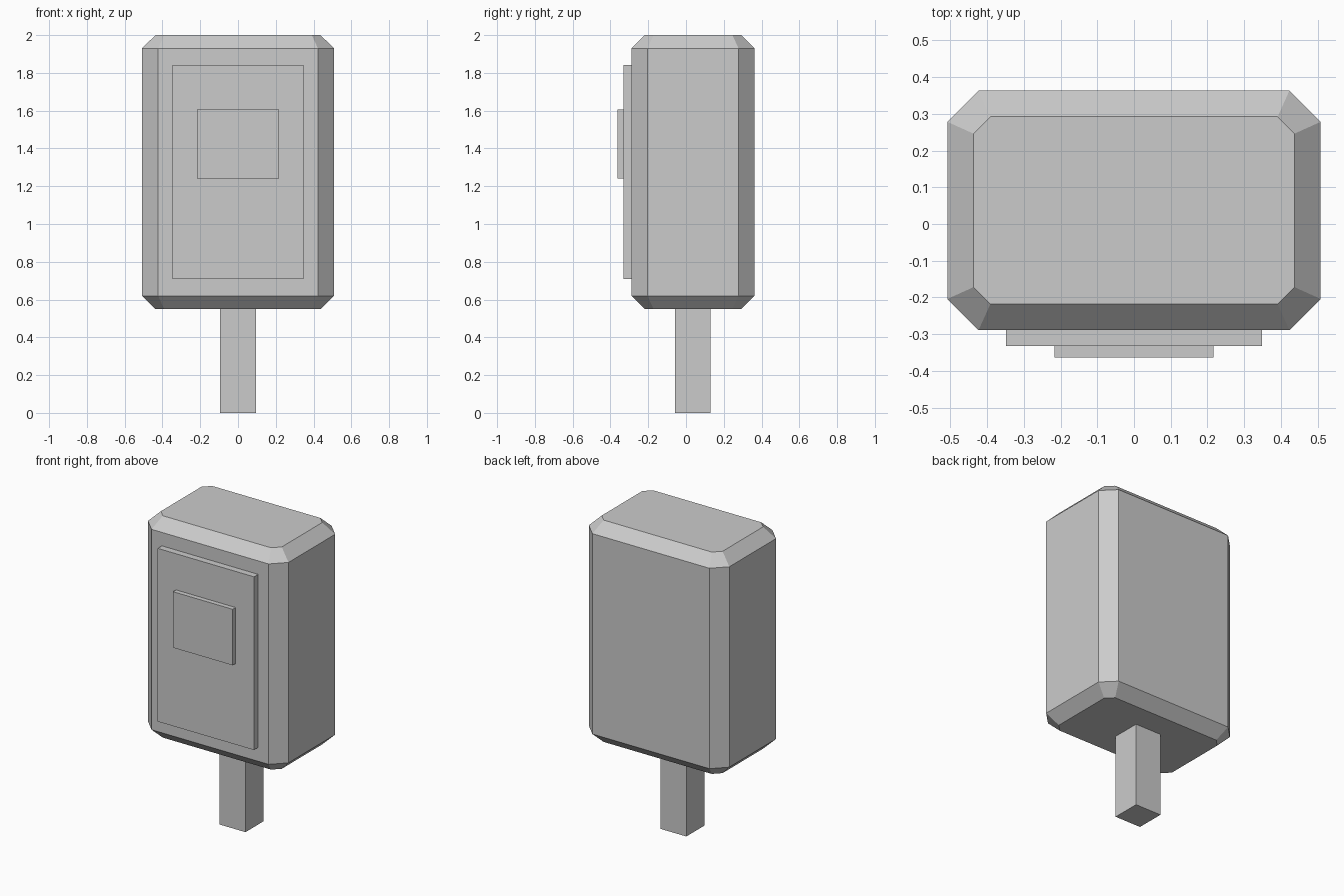
import bpy
import bmesh

if "Cube" in bpy.data.objects:
    bpy.data.objects.remove(bpy.data.objects["Cube"])

grey = bpy.data.materials.new("grey")
grey.diffuse_color = (0.6, 0.6, 0.6, 1)
grey.use_nodes = True
grey.node_tree.nodes["Principled BSDF"].inputs["Base Color"].default_value = grey.diffuse_color


def finish(name, bm):
    bmesh.ops.recalc_face_normals(bm, faces=bm.faces)
    mesh = bpy.data.meshes.new(name)
    bm.to_mesh(mesh)
    bm.free()
    mesh.materials.append(grey)
    obj = bpy.data.objects.new(name, mesh)
    bpy.context.collection.objects.link(obj)
    return obj


def box(name, lo, hi):
    bm = bmesh.new()
    bmesh.ops.create_cube(bm, size=1)
    for v in bm.verts:
        v.co = [(a + b) / 2 + c * (b - a) for a, b, c in zip(lo, hi, v.co)]
    return finish(name, bm)


def octagon(bm, hx, hy, cut, yc, z):
    """Rectangle with cut corners, counter-clockwise."""
    pts = [(hx, -hy + cut), (hx, hy - cut), (hx - cut, hy), (-hx + cut, hy),
           (-hx, hy - cut), (-hx, -hy + cut), (-hx + cut, -hy), (hx - cut, -hy)]
    return [bm.verts.new((x, y + yc, z)) for x, y in pts]


# Body: chamfered block lofted through four octagonal rings
YC = 0.037
bm = bmesh.new()
inner, outer = (0.437, 0.255, 0.046), (0.508, 0.326, 0.085)
rings = [octagon(bm, *size, YC, z) for size, z in
         ((inner, 0.55), (outer, 0.62), (outer, 1.93), (inner, 2.0))]
for a, b in zip(rings, rings[1:]):
    for i in range(8):
        j = (i + 1) % 8
        bm.faces.new((a[i], a[j], b[j], b[i]))
bm.faces.new(rings[0][::-1])
bm.faces.new(rings[-1])
finish("body", bm)

# Raised front panel with a smaller plate on it
box("front_panel", (-0.348, -0.332, 0.71), (0.348, -0.28, 1.842))
box("front_plate", (-0.216, -0.363, 1.24), (0.216, -0.325, 1.606))

# Square post
box("post", (-0.094, YC - 0.094, 0), (0.094, YC + 0.094, 0.56))
